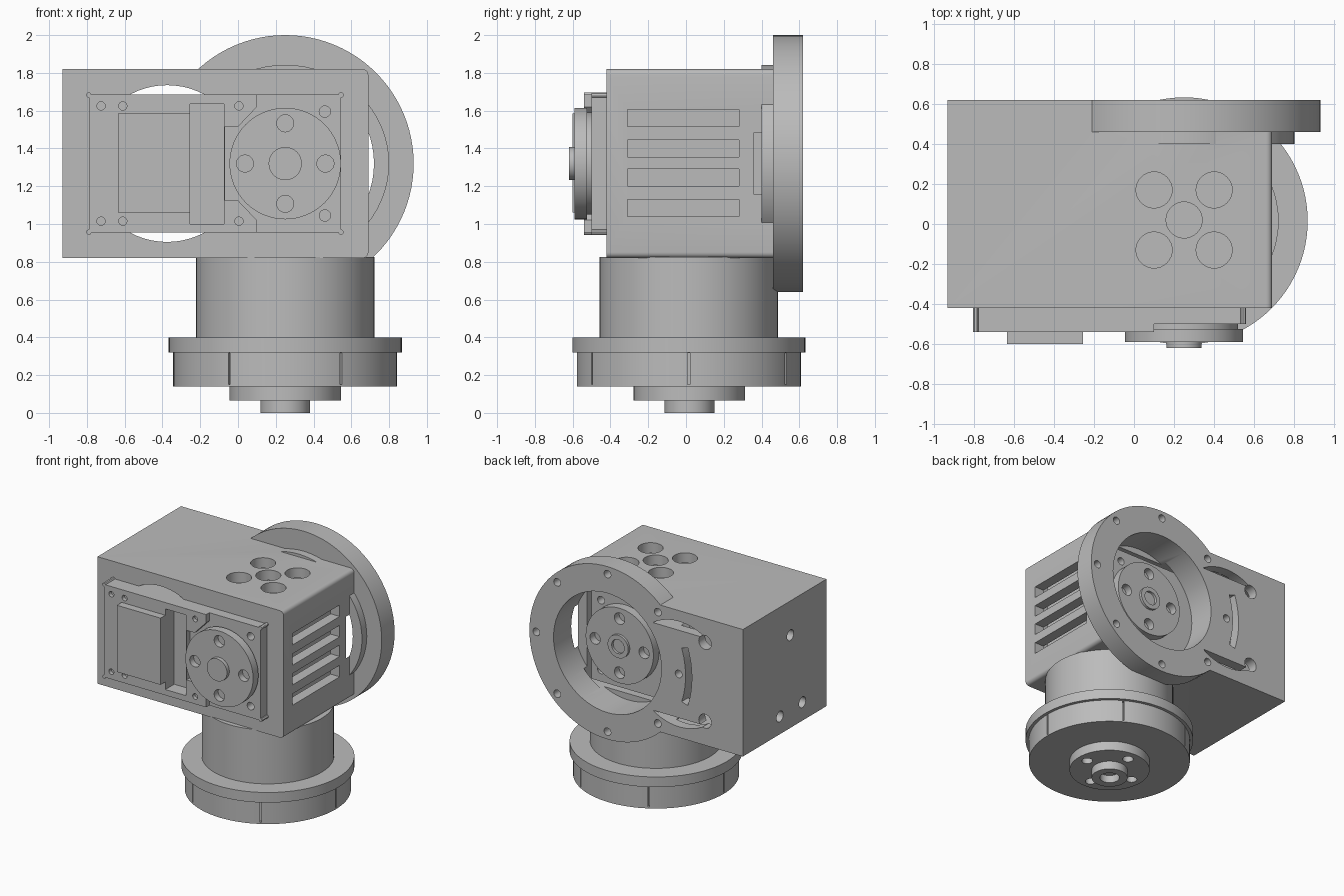
import bpy, bmesh
from math import sin, cos, pi, radians
from mathutils import Matrix, Vector

if "Cube" in bpy.data.objects:
    bpy.data.objects.remove(bpy.data.objects["Cube"], do_unlink=True)

grey = bpy.data.materials.new("machined grey")
grey.use_nodes = True
grey.diffuse_color = (0.5, 0.5, 0.5, 1)
grey.node_tree.nodes["Principled BSDF"].inputs["Base Color"].default_value = (0.5, 0.5, 0.5, 1)

CX, CY, CZ = 0.25, 0.015, 1.32      # output axis and foot axis
HX = -0.375                         # centre of the front opening


def make(name, bm):
    bmesh.ops.recalc_face_normals(bm, faces=bm.faces)
    me = bpy.data.meshes.new(name)
    bm.to_mesh(me)
    bm.free()
    ob = bpy.data.objects.new(name, me)
    bpy.context.collection.objects.link(ob)
    return ob


def box(name, x, y, z):
    bm = bmesh.new()
    bmesh.ops.create_cube(bm, size=1)
    for v in bm.verts:
        v.co = Vector((p[0] + (c + 0.5) * (p[1] - p[0]) for c, p in zip(v.co, (x, y, z))))
    return make(name, bm)


def cyl(name, axis, a, b, r, lo, hi, seg=64):
    """Cylinder along an axis; a and b are the two other coordinates in order."""
    bm = bmesh.new()
    bmesh.ops.create_cone(bm, cap_ends=True, segments=seg, radius1=r, radius2=r, depth=hi - lo)
    mid = (lo + hi) / 2
    turn = {"x": Matrix.Rotation(pi / 2, 4, "Y"), "y": Matrix.Rotation(pi / 2, 4, "X"),
            "z": Matrix()}[axis]
    pos = {"x": (mid, a, b), "y": (a, mid, b), "z": (a, b, mid)}[axis]
    bm.transform(Matrix.Translation(pos) @ turn)
    return make(name, bm)


def prism(name, pts, y0, y1):
    """Extrude an x-z outline along y."""
    bm = bmesh.new()
    face = bm.faces.new([bm.verts.new((x, y0, z)) for x, z in pts])
    new = bmesh.ops.extrude_face_region(bm, geom=[face])["geom"]
    bmesh.ops.translate(bm, vec=(0, y1 - y0, 0),
                        verts=[g for g in new if isinstance(g, bmesh.types.BMVert)])
    return make(name, bm)


def combine(ob, tools, op="DIFFERENCE"):
    for t in tools:
        t.hide_render = True
        m = ob.modifiers.new("bool", "BOOLEAN")
        m.operation, m.solver, m.object = op, "EXACT", t
    dg = bpy.context.evaluated_depsgraph_get()
    me = bpy.data.meshes.new_from_object(ob.evaluated_get(dg))
    ob.modifiers.clear()
    ob.data = me
    for t in tools:
        bpy.data.objects.remove(t, do_unlink=True)
    return ob


def finish(ob):
    ob.data.materials.clear()
    ob.data.materials.append(grey)
    for p in ob.data.polygons:
        p.material_index = 0
    bpy.ops.object.select_all(action="DESELECT")
    ob.select_set(True)
    bpy.context.view_layer.objects.active = ob
    bpy.ops.object.shade_smooth_by_angle(angle=radians(30))


def ring_of(n, r, a, b, start=0):
    return [(a + r * cos(start + 2 * pi * i / n), b + r * sin(start + 2 * pi * i / n))
            for i in range(n)]


# Housing shell with rounded right-hand edges
housing = box("housing", (-0.93, 0.69), (-0.42, 0.62), (0.82, 1.82))
bm = bmesh.new()
bm.from_mesh(housing.data)
edges = [e for e in bm.edges if all(v.co.x > 0.6 for v in e.verts)
         and abs(e.verts[0].co.y - e.verts[1].co.y) > 0.5]
bmesh.ops.bevel(bm, geom=edges, offset=0.03, segments=5, affect="EDGES", profile=0.5)
bm.to_mesh(housing.data)
bm.free()
combine(housing, [box("cavity", (-0.85, 0.61), (-0.34, 0.54), (0.9, 1.74))])

# Round output flange and its inner neck
neck = cyl("neck", "y", CX, 0, 0.55, 0.40, 0.5)
for v in neck.data.vertices:
    v.co.z = CZ + v.co.z * 0.95
combine(housing, [cyl("flange", "y", CX, CZ, 0.68, 0.46, 0.62, 96), neck], "UNION")

# Flange bore, bolt holes, side slot and screw holes in the back wall
cuts = [cyl("bore", "y", CX, CZ, 0.47, 0.36, 0.7)]
cuts += [cyl("bolt", "y", x, z, 0.03, 0.55, 0.7, 16) for x, z in ring_of(8, 0.62, CX, CZ)]
arc = [radians(162 + 3 * i) for i in range(13)]
cuts.append(prism("slot", [(CX + 0.68 * cos(t), CZ + 0.68 * sin(t)) for t in arc]
                  + [(CX + 0.735 * cos(t), CZ + 0.735 * sin(t)) for t in reversed(arc)], 0.45, 0.7))
cuts += [cyl("screw", "y", -0.6, z, 0.055, 0.45, 0.7, 24) for z in (1.01, 1.63)]
# Crescent openings in the back, full round opening in the front
crescents = cyl("crescents", "y", HX, CZ, 0.415, 0.36, 0.7)
combine(crescents, [box("band", (-1, 1), (0.3, 0.8), (0.975, 1.665))])
cuts += [crescents, cyl("opening", "y", HX, CZ, 0.415, -0.5, -0.3)]
# Roof holes
cuts += [cyl("roof_hole", "z", x, y, 0.09, 1.7, 1.9, 32)
         for x, y in [(CX, 0.02)] + ring_of(4, 0.212, CX, 0.02, pi / 4)]
# Cooling vents
cuts += [box("vent", (0.58, 0.8), (-0.31, 0.28), (z, z + 0.09)) for z in (1.04, 1.2, 1.355, 1.515)]
# End wall holes
cuts += [cyl("end_hole", "x", y, z, 0.042, -1, -0.83, 24)
         for y, z in ((0.03, 1.55), (-0.12, 0.965), (0.16, 0.96))]
finish(combine(housing, cuts))

# Servo body with stepped front cover
body = box("servo_body", (-0.79, 0.545), (-0.5, 0.4), (0.955, 1.685))
combine(body, [cyl("through", "y", 0.46, z, 0.03, -0.7, 0.6, 24) for z in (1.045, 1.595)]
        + [box("pocket", (-0.255, -0.075), (-0.6, -0.43), (1.0, 1.635))])
finish(body)
cover = prism("servo_cover", [(-0.79, 0.955), (0.1, 0.955), (0.1, 1.02), (0, 1.125), (-0.07, 1.125),
                              (-0.07, 1.515), (0, 1.515), (0.1, 1.62), (0.1, 1.685), (-0.79, 1.685)],
              -0.54, -0.495)
combine(cover, [box("pocket", (-0.255, -0.075), (-0.6, -0.4), (1.0, 1.635))]
        + [cyl("hole", "y", x, z, 0.022, -0.6, -0.51, 16)
           for x in (-0.725, -0.61, 0.005) for z in (1.015, 1.625)])
finish(cover)
finish(box("cover_block", (-0.635, -0.255), (-0.6, -0.53), (1.06, 1.585)))
for side, x, y in (("left", 0.545, -0.5), ("right", -0.79, -0.54)):
    for level, z in (("lower", 0.957), ("upper", 1.683)):
        finish(cyl(f"{level}_{side}_corner_pin", "y", x, z, 0.014, y, -0.42, 12))


# Front and rear horn discs
def horn(name, y0, y1, hole_lo, hole_hi):
    disc = cyl(name, "y", CX, CZ, 0.295, y0, y1)
    return combine(disc, [cyl("hole", "y", x, z, 0.045, hole_lo, hole_hi, 24)
                          for x, z in ring_of(4, 0.213, CX, CZ)])


finish(horn("front_horn", -0.59, -0.525, -0.7, -0.54))
finish(cyl("front_horn_seat", "y", CX, CZ, 0.27, -0.53, -0.49))
finish(cyl("front_hub", "y", CX, CZ, 0.088, -0.62, -0.57, 32))
finish(horn("rear_horn", 0.39, 0.47, 0.41, 0.6))
rear_hub = cyl("rear_hub", "y", CX, CZ, 0.09, 0.46, 0.49, 32)
finish(combine(rear_hub, [cyl("hole", "y", CX, CZ, 0.055, 0.465, 0.6, 24)]))

# Foot: column, collar, notched ring, lower horn and tip
finish(cyl("column", "z", CX, CY, 0.472, 0.38, 0.825))
finish(cyl("collar", "z", CX, CY, 0.617, 0.32, 0.4, 96))
ring = cyl("notched_ring", "z", CX, CY, 0.593, 0.14, 0.325, 96)
notches = []
for i in range(6):
    n = box("notch", (0.565, 0.65), (-0.006, 0.006), (0.15, 0.318))
    n.data.transform(Matrix.Translation((CX, CY, 0)) @ Matrix.Rotation(i * pi / 3, 4, "Z"))
    notches.append(n)
finish(combine(ring, notches))
low_horn = cyl("lower_horn", "z", CX, CY + 0.003, 0.295, 0.065, 0.15)
finish(combine(low_horn, [cyl("hole", "z", x, y, 0.04, 0, 0.12, 24)
                          for x, y in ring_of(4, 0.213, CX, CY)]))
tip = cyl("foot_tip", "z", CX, CY + 0.003, 0.132, 0, 0.075, 48)
finish(combine(tip, [cyl("hole", "z", CX, CY + 0.003, 0.072, -0.1, 0.06, 32)]))
